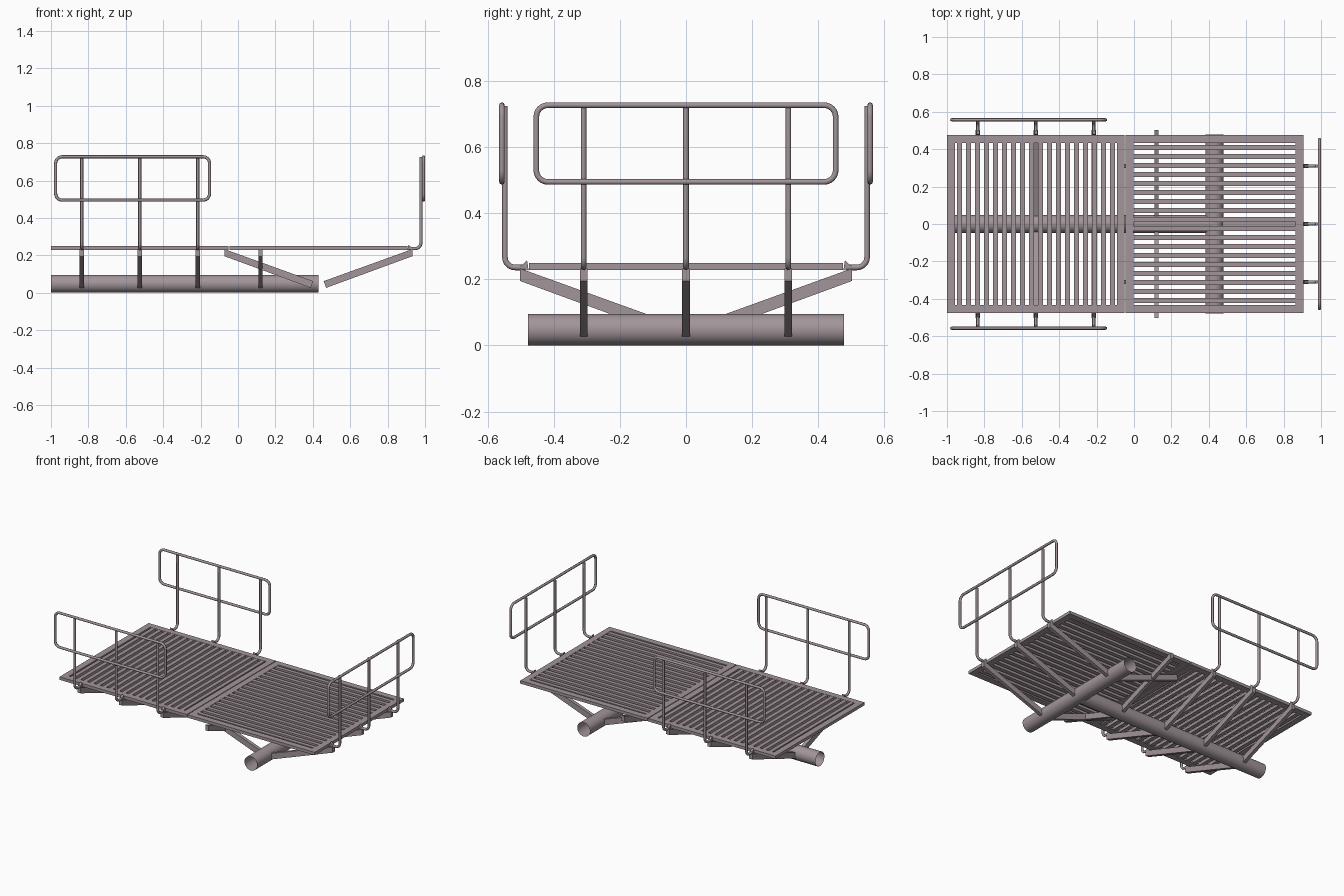
import bpy, bmesh, math
from mathutils import Vector, Matrix

if "Cube" in bpy.data.objects:
    bpy.data.objects.remove(bpy.data.objects["Cube"])

mat = bpy.data.materials.new("mauve_grey_steel")
mat.diffuse_color = (0.36, 0.30, 0.32, 1)
mat.use_nodes = True
mat.node_tree.nodes["Principled BSDF"].inputs["Base Color"].default_value = mat.diffuse_color


def finish(name, bm, smooth=False):
    bmesh.ops.recalc_face_normals(bm, faces=bm.faces[:])
    me = bpy.data.meshes.new(name)
    bm.to_mesh(me)
    bm.free()
    for p in me.polygons:
        p.use_smooth = smooth
    me.materials.append(mat)
    ob = bpy.data.objects.new(name, me)
    bpy.context.collection.objects.link(ob)
    return ob


def box(bm, x0, x1, y0, y1, z0, z1):
    m = Matrix.Translation(((x0 + x1) / 2, (y0 + y1) / 2, (z0 + z1) / 2))
    bmesh.ops.create_cube(bm, size=1, matrix=m @ Matrix.Diagonal((x1 - x0, y1 - y0, z1 - z0, 1)))


def extrude_profile(bm, pts, half, frame):
    """Prism of a (u, z) profile, thickness 2*half, placed by a matrix."""
    a = [bm.verts.new(frame @ Vector((u, -half, z))) for u, z in pts]
    b = [bm.verts.new(frame @ Vector((u, half, z))) for u, z in pts]
    bm.faces.new(a)
    bm.faces.new(b[::-1])
    n = len(pts)
    for i in range(n):
        bm.faces.new((a[i], b[i], b[(i + 1) % n], a[(i + 1) % n]))


def arc(cx, cz, r, a0, a1, n=6):
    return [(cx + r * math.cos(math.radians(a0 + (a1 - a0) * i / n)),
             cz + r * math.sin(math.radians(a0 + (a1 - a0) * i / n))) for i in range(n + 1)]


def tube(name, pts, r, closed=False):
    """Round bar swept along a path of points."""
    cu = bpy.data.curves.new(name, 'CURVE')
    cu.dimensions = '3D'
    cu.bevel_depth = r
    cu.bevel_resolution = 2
    cu.use_fill_caps = not closed
    sp = cu.splines.new('POLY')
    sp.points.add(len(pts) - 1)
    for p, c in zip(sp.points, pts):
        p.co = (*c, 1)
    sp.use_cyclic_u = closed
    cu.materials.append(mat)
    ob = bpy.data.objects.new(name, cu)
    bpy.context.collection.objects.link(ob)
    return ob


def beam(name, length, m):
    """Open-ended thin pipe."""
    bm = bmesh.new()
    bmesh.ops.create_cone(bm, cap_ends=False, segments=32, radius1=0.0475,
                          radius2=0.0475, depth=length, matrix=m)
    finish(name, bm, True)


# main T-shaped pipes
beam("long_pipe", 1.43, Matrix.Translation((-0.285, 0, 0.0475)) @ Matrix.Rotation(math.pi / 2, 4, 'Y'))
beam("cross_pipe", 0.955, Matrix.Translation((0.43, 0, 0.0475)) @ Matrix.Rotation(math.pi / 2, 4, 'X'))

# two deck panels with frames and slats
Z0, Z1, Y, W = 0.229, 0.249, 0.475, 0.042
N = 18
for name, x0, x1, along_y in (("left", -1.0, -0.05, True), ("right", -0.045, 0.905, False)):
    bm = bmesh.new()
    box(bm, x0, x0 + W, -Y, Y, Z0, Z1)
    box(bm, x1 - W, x1, -Y, Y, Z0, Z1)
    for s in (-1, 1):
        c = s * (Y - W / 2)
        box(bm, x0 + W, x1 - W, c - W / 2, c + W / 2, Z0, Z1)
    finish(name + "_deck_frame", bm)
    bm = bmesh.new()
    for i in range(N):
        t = (i + 0.5) / N
        if along_y:
            c = x0 + W + t * (x1 - x0 - 2 * W)
            box(bm, c - 0.0135, c + 0.0135, -Y + W, Y - W, Z0 + 0.001, Z1 - 0.001)
        else:
            c = -Y + W + t * 2 * (Y - W)
            box(bm, x0 + W, x1 - W, c - 0.0135, c + 0.0135, Z0 + 0.001, Z1 - 0.001)
    finish(name + "_deck_slats", bm)

# sloping struts; each frame maps u outward from its pipe
STRUT = [(0.028, 0.062), (0.041, 0.026), (0.502, 0.195), (0.502, 0.233)]
WEDGE = [(0.476, 0.226), (0.502, 0.238), (0.481, 0.258)]
POST_X = (-0.835, -0.525, -0.215)
POST_Y = (-0.31, 0, 0.31)


def place(x, y, deg):
    return Matrix.Translation((x, y, 0)) @ Matrix.Rotation(math.radians(deg), 4, 'Z')


posts = [place(x, 0, d) for x in POST_X for d in (90, -90)] + [place(0.43, y, 0) for y in POST_Y]
plain = [place(0.12, 0, d) for d in (90, -90)] + [place(0.43, y, 180) for y in (-0.31, 0.31)]
bm = bmesh.new()
for m in posts + plain:
    extrude_profile(bm, STRUT, 0.0115, m)
finish("deck_struts", bm)

# bent rail posts with their small end wedges
bm = bmesh.new()
for i, m in enumerate(posts):
    extrude_profile(bm, WEDGE, 0.008, m)
    path = [(0.485, 0.236)] + arc(0.517, 0.267, 0.031, -90, 0) + [(0.548, 0.725)]
    tube("rail_post_%d" % (i + 1), [m @ Vector((u, 0, z)) for u, z in path], 0.0085)
finish("post_wedges", bm)

# rounded rectangular guard rails
def rail(name, m, a0, a1):
    z0, z1, r = 0.495, 0.727, 0.035
    path = (arc(a1 - r, z1 - r, r, 90, 0) + arc(a1 - r, z0 + r, r, 0, -90)
            + arc(a0 + r, z0 + r, r, -90, -180) + arc(a0 + r, z1 - r, r, 180, 90))
    tube(name, [m @ Vector((a, 0, z)) for a, z in path], 0.0085, True)


rail("front_rail", place(0, -0.557, 0), -0.975, -0.152)
rail("back_rail", place(0, 0.557, 0), -0.975, -0.152)
rail("end_rail", place(0.9915, 0, 90), -0.453, 0.453)
